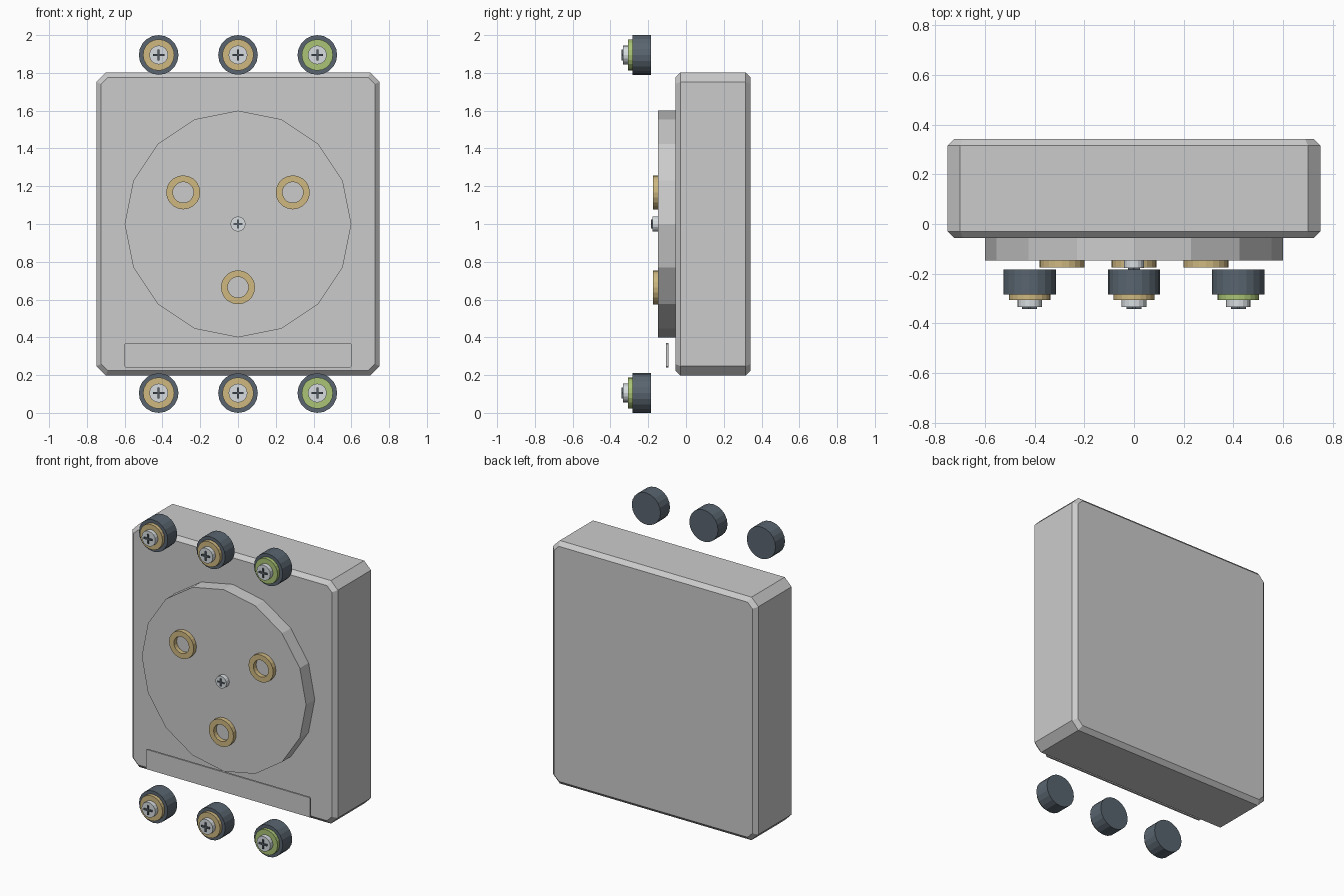
import bpy, bmesh
from math import sin, cos, pi
from mathutils import Matrix, Vector

if "Cube" in bpy.data.objects:
    bpy.data.objects.remove(bpy.data.objects["Cube"])


def material(name, r, g, b):
    m = bpy.data.materials.new(name)
    m.diffuse_color = (r, g, b, 1)
    m.use_nodes = True
    m.node_tree.nodes["Principled BSDF"].inputs["Base Color"].default_value = m.diffuse_color
    return m


SLATE = material("slate", 0.10, 0.13, 0.16)
BRASS = material("brass", 0.62, 0.48, 0.22)
GREEN = material("green", 0.40, 0.55, 0.18)
STEEL = material("steel", 0.68, 0.72, 0.74)
DARK = material("slot_dark", 0.09, 0.11, 0.13)


def finish(name, bm, mat=None):
    bmesh.ops.recalc_face_normals(bm, faces=bm.faces)
    me = bpy.data.meshes.new(name)
    bm.to_mesh(me)
    bm.free()
    ob = bpy.data.objects.new(name, me)
    bpy.context.collection.objects.link(ob)
    if mat:
        me.materials.append(mat)
    return ob


def slab(name, points, y_front, y_back, mat=None, bevel=0):
    """Extrude an x-z outline along y, optionally chamfering both rims."""
    bm = bmesh.new()
    face = bm.faces.new([bm.verts.new((x, y_front, z)) for x, z in points])
    ext = bmesh.ops.extrude_face_region(bm, geom=[face])
    moved = [v for v in ext["geom"] if isinstance(v, bmesh.types.BMVert)]
    bmesh.ops.translate(bm, verts=moved, vec=(0, y_back - y_front, 0))
    if bevel:
        rims = [e for e in bm.edges if abs(e.verts[0].co.y - e.verts[1].co.y) < 1e-5]
        bmesh.ops.bevel(bm, geom=rims, offset=bevel, offset_type='OFFSET',
                        segments=1, affect='EDGES')
    return finish(name, bm, mat)


def circle(x, z, r, n):
    return [(x + r * sin(2 * pi * i / n), z + r * cos(2 * pi * i / n)) for i in range(n)]


def cut_rect(x, z, hw, hh, c):
    """Rectangle outline with corners cut off by c."""
    return [(x - hw + c, z - hh), (x + hw - c, z - hh), (x + hw, z - hh + c),
            (x + hw, z + hh - c), (x + hw - c, z + hh), (x - hw + c, z + hh),
            (x - hw, z + hh - c), (x - hw, z - hh + c)]


def ring(name, x, z, r_out, r_in, y_front, y_back, n, mat):
    bm = bmesh.new()
    loops = [[bm.verts.new((px, y, pz)) for px, pz in circle(x, z, r, n)]
             for r, y in ((r_out, y_front), (r_out, y_back), (r_in, y_back), (r_in, y_front))]
    for k in range(4):
        a, b = loops[k], loops[(k + 1) % 4]
        for i in range(n):
            j = (i + 1) % n
            bm.faces.new((a[i], a[j], b[j], b[i]))
    return finish(name, bm, mat)


def cross(name, x, z, length, width, y_front, y_back):
    h, w = length / 2, width / 2
    pts = [(-w, -h), (w, -h), (w, -w), (h, -w), (h, w), (w, w),
           (w, h), (-w, h), (-w, w), (-h, w), (-h, -w), (-w, -w)]
    return slab(name, [(x + a, z + b) for a, b in pts], y_front, y_back, DARK)


# housing, round face and label plate
slab("housing", cut_rect(0, 1.0, 0.75, 0.802, 0.05), -0.056, 0.342, bevel=0.026)
slab("socket_face", circle(0, 1.0, 0.6, 16), -0.147, -0.05)
slab("label_plate", cut_rect(0, 0.305, 0.6, 0.065, 0.006), -0.105, -0.093)

# three brass contact rings
for i in range(3):
    a = pi + i * 2 * pi / 3
    ring(f"contact_ring_{i + 1}", 0.335 * sin(a), 1.0 + 0.335 * cos(a),
         0.09, 0.055, -0.176, -0.14, 20, BRASS)

# centre screw
slab("centre_screw", circle(0, 1.0, 0.04, 16), -0.178, -0.14, STEEL)
cross("centre_screw_cross", 0, 1.0, 0.05, 0.009, -0.184, -0.175)

# terminals above and below the housing
for row, z in (("upper", 1.895), ("lower", 0.105)):
    for i, x in enumerate((-0.42, 0, 0.42)):
        tag = f"{row}_terminal_{i + 1}"
        slab(tag + "_base", circle(x, z, 0.105, 20), -0.283, -0.184, SLATE)
        slab(tag + "_washer", circle(x, z, 0.083, 20), -0.306, -0.28, GREEN if i == 2 else BRASS)
        slab(tag + "_screw", circle(x, z, 0.05, 16), -0.334, -0.30, STEEL)
        cross(tag + "_cross", x, z, 0.06, 0.011, -0.342, -0.33)
